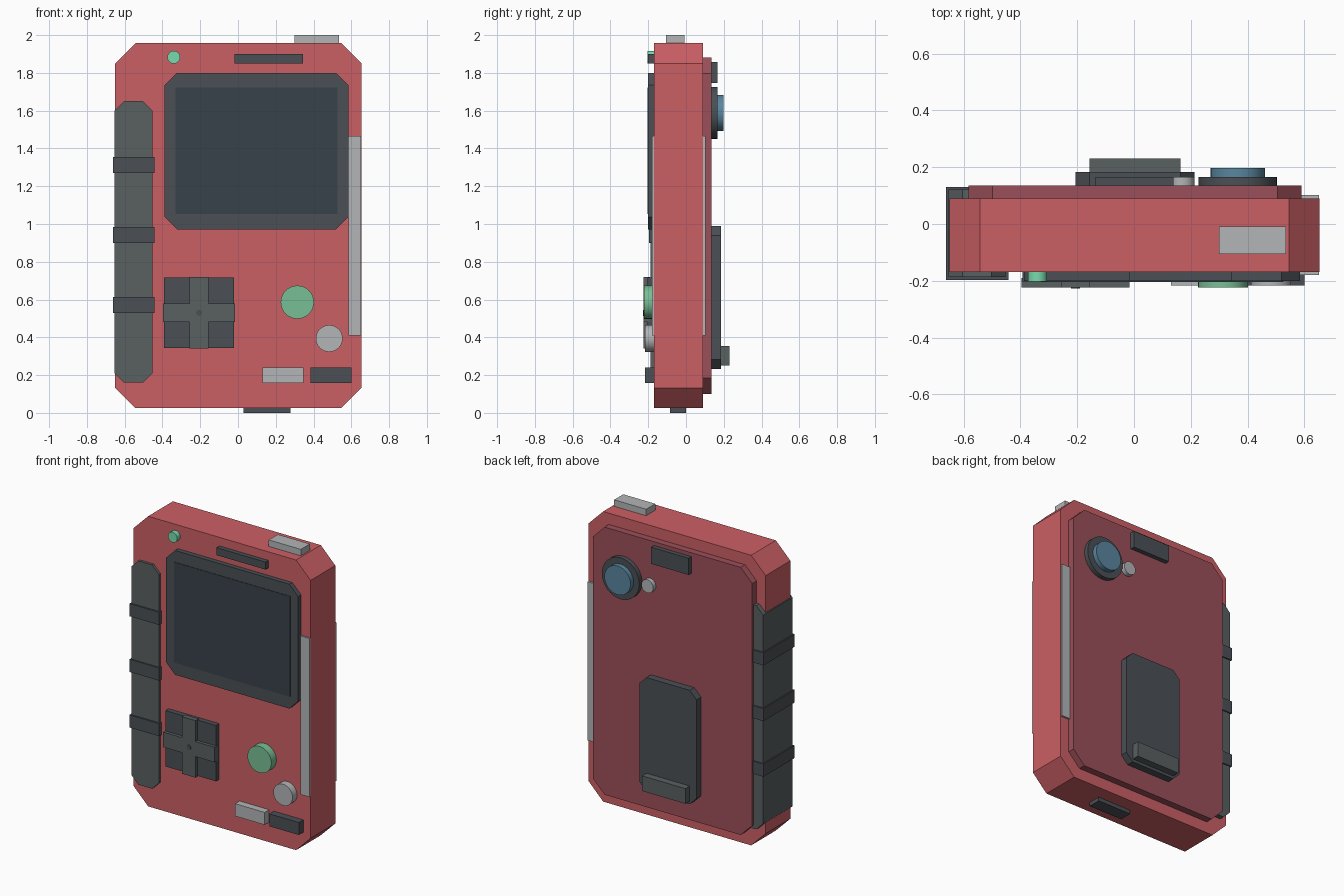
import bpy, bmesh, math

if "Cube" in bpy.data.objects:
    bpy.data.objects.remove(bpy.data.objects["Cube"])

COLORS = {
    "red": (0.60, 0.115, 0.13), "dark_red": (0.33, 0.08, 0.10),
    "dark": (0.07, 0.08, 0.09), "rubber": (0.10, 0.115, 0.12),
    "glass": (0.04, 0.055, 0.07), "metal": (0.45, 0.46, 0.47),
    "green": (0.19, 0.52, 0.30), "mint": (0.19, 0.70, 0.42),
    "blue": (0.10, 0.24, 0.35),
}
MATS = {}
for key, rgb in COLORS.items():
    MATS[key] = bpy.data.materials.new(key)
    MATS[key].diffuse_color = (*rgb, 1)


def extrude(name, outline, y0, y1, mat, smooth=False):
    """Prism from an x-z outline, running from y0 (front) to y1 (back)."""
    bm = bmesh.new()
    face = bm.faces.new([bm.verts.new((x, y0, z)) for x, z in outline])
    top = bmesh.ops.extrude_face_region(bm, geom=[face])["geom"]
    moved = [v for v in top if isinstance(v, bmesh.types.BMVert)]
    bmesh.ops.translate(bm, verts=moved, vec=(0, y1 - y0, 0))
    bmesh.ops.recalc_face_normals(bm, faces=bm.faces)
    if smooth:
        for f in bm.faces:
            f.smooth = len(f.verts) == 4
        for e in bm.edges:
            e.smooth = e.calc_face_angle(0) < math.radians(40)
    mesh = bpy.data.meshes.new(name)
    bm.to_mesh(mesh)
    bm.free()
    mesh.materials.append(MATS[mat])
    obj = bpy.data.objects.new(name, mesh)
    bpy.context.collection.objects.link(obj)
    return obj


def plate(name, x0, x1, z0, z1, y0, y1, mat, cut=0, cut_z=None):
    """Rectangular slab with optional chamfered corners."""
    if not cut:
        return extrude(name, [(x0, z0), (x1, z0), (x1, z1), (x0, z1)], y0, y1, mat)
    c, d = cut, cut_z or cut
    pts = [(x0 + c, z0), (x1 - c, z0), (x1, z0 + d), (x1, z1 - d),
           (x1 - c, z1), (x0 + c, z1), (x0, z1 - d), (x0, z0 + d)]
    return extrude(name, pts, y0, y1, mat)


def disc(name, x, z, r, y0, y1, mat, n=32):
    """Round button facing front or back."""
    ring = [(x + r * math.cos(math.tau * i / n), z + r * math.sin(math.tau * i / n))
            for i in range(n)]
    return extrude(name, ring, y0, y1, mat, smooth=True)


# Case and back cover
plate("body", -0.65, 0.654, 0.025, 1.957, -0.17, 0.09, "red", 0.107)
plate("back_cover", -0.583, 0.59, 0.10, 1.882, 0.085, 0.136, "dark_red", 0.085)

# Display
plate("screen_bezel", -0.388, 0.584, 0.972, 1.80, -0.201, -0.165, "dark", 0.065)
plate("screen", -0.33, 0.526, 1.053, 1.722, -0.204, -0.19, "glass")

# Status light, earpiece, top button, bottom port
disc("status_light", -0.34, 1.883, 0.034, -0.203, -0.165, "mint", 20)
plate("earpiece", -0.018, 0.343, 1.85, 1.90, -0.2, -0.165, "dark")
plate("top_button", 0.30, 0.536, 1.94, 2.0, -0.105, -0.009, "metal")
plate("bottom_port", 0.03, 0.278, 0.0, 0.05, -0.085, 0.0, "dark")

# Side grip with three bands
plate("side_grip", -0.654, -0.452, 0.16, 1.65, -0.187, 0.122, "rubber", 0.05)
for i, z in enumerate((0.571, 0.941, 1.312)):
    plate(f"grip_band_{i + 1}", -0.662, -0.443, z - 0.042, z + 0.042,
          -0.197, 0.13, "dark")

# Metal rail on the right edge
plate("side_rail", 0.585, 0.652, 0.41, 1.466, -0.18, 0.103, "metal")

# Directional pad
CX, CZ, A, B = -0.206, 0.53, 0.19, 0.05
plate("pad_base", CX - 0.186, CX + 0.186, CZ - 0.186, CZ + 0.186, -0.203, -0.165, "dark")
quarter = [(A, -B), (A, B), (B, B)]
cross = []
for k in range(4):
    c, s = ((1, 0), (0, 1), (-1, 0), (0, -1))[k]
    cross += [(CX + c * x - s * z, CZ + s * x + c * z) for x, z in quarter]
extrude("pad_cross", cross, -0.224, -0.19, "rubber")
disc("pad_dot", CX, CZ, 0.016, -0.227, -0.21, "dark", 16)

# Front buttons
disc("main_button", 0.314, 0.586, 0.088, -0.223, -0.165, "green")
disc("second_button", 0.483, 0.394, 0.071, -0.217, -0.165, "metal")
plate("light_key", 0.13, 0.348, 0.158, 0.241, -0.217, -0.165, "metal")
plate("dark_key", 0.383, 0.60, 0.158, 0.241, -0.217, -0.165, "dark")

# Camera, flash and sensor on the back
disc("lens_ring", 0.366, 1.588, 0.138, 0.13, 0.166, "dark")
disc("lens", 0.366, 1.588, 0.096, 0.16, 0.198, "blue")
disc("flash", 0.17, 1.588, 0.044, 0.13, 0.165, "metal", 20)
plate("back_sensor", -0.135, 0.14, 1.746, 1.857, 0.13, 0.166, "dark")

# Back stand plate and its foot
plate("stand_plate", -0.206, 0.214, 0.232, 0.99, 0.13, 0.184, "dark", 0.05)
plate("stand_foot", -0.156, 0.163, 0.252, 0.353, 0.18, 0.23, "rubber")

for m in bpy.data.materials:
    if m.users and not m.is_grease_pencil:
        m.use_nodes = True
        m.node_tree.nodes["Principled BSDF"].inputs["Base Color"].default_value = m.diffuse_color
